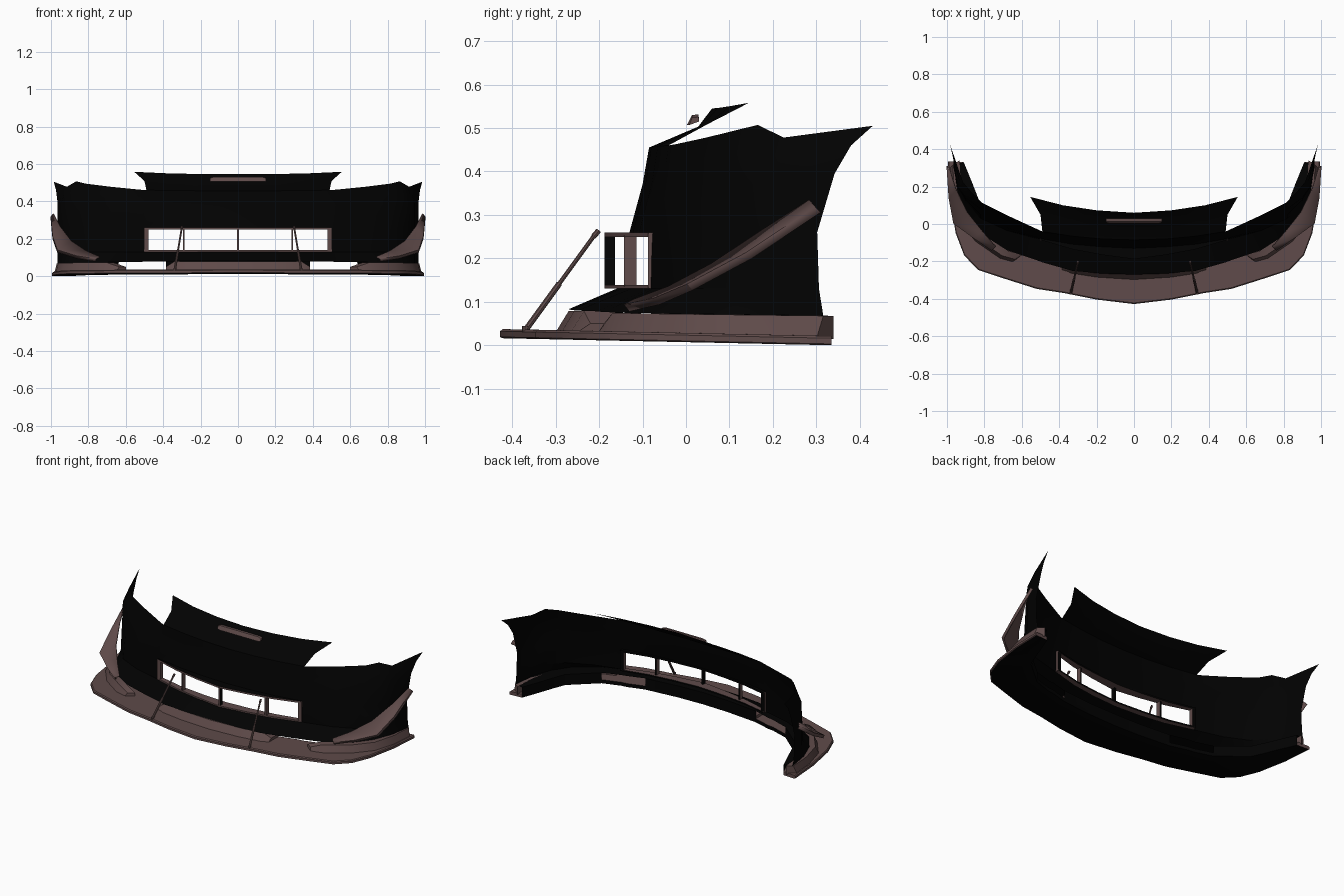
import bpy, bmesh, math
from mathutils import Vector

if "Cube" in bpy.data.objects:
    bpy.data.objects.remove(bpy.data.objects["Cube"], do_unlink=True)


def make_material(name, color):
    mat = bpy.data.materials.new(name)
    mat.use_nodes = True
    mat.diffuse_color = (*color, 1)
    shader = next(n for n in mat.node_tree.nodes if n.type == 'BSDF_PRINCIPLED')
    shader.inputs["Base Color"].default_value = (*color, 1)
    return mat


black = make_material("satin black", (.0005, .0005, .0005))
brown = make_material("dull brown", (.115, .07, .068))


def finish(name, bm, materials, mirror=True, thickness=0, recalc=True):
    """Turn a bmesh into a shaded, optionally mirrored object."""
    if recalc:
        bmesh.ops.recalc_face_normals(bm, faces=bm.faces)
    mesh = bpy.data.meshes.new(name)
    bm.to_mesh(mesh)
    bm.free()
    obj = bpy.data.objects.new(name, mesh)
    bpy.context.collection.objects.link(obj)
    for mat in materials:
        mesh.materials.append(mat)
    if thickness:
        solid = obj.modifiers.new("thickness", 'SOLIDIFY')
        solid.thickness = thickness
        solid.offset = 0
    if mirror:
        mod = obj.modifiers.new("mirror", 'MIRROR')
        mod.merge_threshold = .0005
    bpy.ops.object.select_all(action='DESELECT')
    obj.select_set(True)
    bpy.context.view_layer.objects.active = obj
    bpy.ops.object.shade_smooth_by_angle(angle=math.radians(30))
    return obj


def grid(bm, rows, skip=lambda r, c: False):
    """Quads between neighbouring rows of points."""
    verts = [[bm.verts.new(p) for p in row] for row in rows]
    for r in range(len(rows) - 1):
        for c in range(min(len(rows[r]), len(rows[r + 1])) - 1):
            if not skip(r, c):
                bm.faces.new((verts[r][c], verts[r + 1][c],
                              verts[r + 1][c + 1], verts[r][c + 1]))


def loft(bm, sections, cap_start=False, cap_end=True):
    """Closed tube through equal cross-sections."""
    rings = [[bm.verts.new(p) for p in s] for s in sections]
    n = len(rings[0])
    for a, b in zip(rings, rings[1:]):
        for i in range(n):
            j = (i + 1) % n
            bm.faces.new((a[i], a[j], b[j], b[i]))
    if cap_start:
        bm.faces.new(rings[0])
    if cap_end:
        bm.faces.new(rings[-1])


def interp(points, x):
    for (x0, y0), (x1, y1) in zip(points, points[1:]):
        if x <= x1:
            return y0 + (y1 - y0) * (x - x0) / (x1 - x0)
    return points[-1][1]


def plate_base(y):
    """Height of the gently tilted splitter underside."""
    return .016 * (.335 - y) / .76


# Bumper skin: rows from the bonnet lip down to the inner flange and its wall
width = [0, .17, .33, .49, .53, .68, .82, .9, .945, .965]


def row(ys, z_front, z_rear, xs=width):
    last = len(width) - 1
    return [(x, y, z_front + (z_rear - z_front) * i / last)
            for i, (x, y) in enumerate(zip(xs, ys))]


lip_edge = [(0, .06, .545), (.2, .073, .546), (.38, .1, .55), (.555, .145, .558)]
lip_middle = [(0, .028, .503), (.17, .03, .502), (.33, .035, .504), (.5, .05, .509)]
shoulder = [(0, -.085, .455), (.17, -.08, .456), (.33, -.065, .458), (.49, -.04, .46),
            (.53, -.022, .463), (.68, .047, .478), (.81, .112, .494), (.865, .165, .507),
            (.915, .225, .478), (.985, .43, .505)]
chest = row([-.1, -.093, -.078, -.052, -.04, .015, .08, .14, .205, .342], .37, .395)
upper = [tuple((Vector(a) + Vector(b)) / 2) for a, b in zip(shoulder, chest)]
upper[-1] = (.973, .38, .46)
flange = row([-.17, -.165, -.145, -.115, -.11, -.075, .06, .13, .22, .33], .085, .066,
             [0, .17, .385, .49, .53, .64, .8, .83, .865, .91])
rows = [
    lip_edge, lip_middle, shoulder, upper, chest,
    row([-.13, -.122, -.108, -.08, -.068, -.02, .05, .13, .2, .302], .26, .26),
    row([-.16, -.15, -.127, -.083, -.075, -.035, .03, .12, .2, .306], .13, .13),
    row([-.27, -.265, -.25, -.205, -.19, -.14, -.05, .06, .18, .316], .083, .068),
    flange,
    [(x, y, plate_base(y) + .02) for x, y, z in flange],
]
grille_row, duct_row = 5, 8
bm = bmesh.new()
grid(bm, rows, lambda r, c: (r == grille_row and c < 3) or (r == duct_row and 2 <= c <= 4))
finish("bumper_skin", bm, [black], recalc=False)

# Splitter plate with a rounded outer edge, dark underside and inner wall
outer = [(0, -.428), (.2, -.404), (.37, -.37), (.52, -.347), (.7, -.29), (.835, -.245),
         (.908, -.168), (.953, -.05), (.985, .14), (.995, .335)]
sections = []
for (ox, oy), (ix, iy, _) in zip(outer, flange):
    o, i = Vector((ox, oy, 0)), Vector((ix, iy, 0))
    inset = (i - o).normalized() * .006
    zo, zi = plate_base(oy), plate_base(iy)
    heights = [(i, zi), (o + inset, zo), (o, zo + .003),
               (o, zo + .016), (o + inset, zo + .021), (i, zi + .022)]
    sections.append([Vector((p.x if ox else 0, p.y, z)) for p, z in heights])
bm = bmesh.new()
loft(bm, sections)
for k, f in enumerate(bm.faces):
    if len(f.verts) == 4 and k % 6 in (0, 5):
        f.material_index = 1
finish("splitter", bm, [brown, black])

# Side skirts sloping from the splitter up to the skin
skirt = [(.63, -.185), (.7, -.165), (.83, -.075), (.92, .04), (.955, .18), (.963, .32)]
sections = []
for k, (x, y) in enumerate(skirt):
    low = plate_base(y) + .014
    top = .05 if k == 0 else .076 - .01 * k / len(skirt)
    sections.append([(x + .02, y - .02, low), (x + .006, y - .004, top),
                     (x - .03, y + .02, top), (x - .03, y + .02, low)])
bm = bmesh.new()
loft(bm, sections, cap_start=True)
finish("side_skirt", bm, [brown])

# Centre support between splitter and bumper lip
sections = []
for x, y in [(0, -.3), (.2, -.287), (.34, -.265), (.385, -.25)]:
    top = .079 if x < .35 else .05
    sections.append([(x, y, .03), (x, y + .03, top), (x, y + .1, top), (x, y + .1, .03)])
bm = bmesh.new()
loft(bm, sections)
finish("centre_support", bm, [brown])

# Grille surround: upper and lower rails, end posts, dark on top and behind
front_line = [(0, -.188), (.17, -.165), (.33, -.135), (.5, -.085)]


def rail(bm, z, height):
    ring = []
    for x, y in front_line:
        back = y + .062 - .07 * x
        ring.append([(x, y, z), (x, y, z + height), (x, back, z + height), (x, back, z)])
    loft(bm, ring)


def post(bm, x, half, depth, low, high):
    y = interp(front_line, x)
    loft(bm, [[(x - half, y, z), (x + half, y, z), (x + half, y + depth, z),
               (x - half, y + depth, z)] for z in (low, high)], cap_start=True)


def darken_rear(bm, limit=.6):
    """Dark faces on top and wherever the face turns back past the limit."""
    bmesh.ops.recalc_face_normals(bm, faces=bm.faces)
    for f in bm.faces:
        hidden_top = f.calc_center_median().z > .259
        f.material_index = 1 if f.normal.y > limit or hidden_top else 0


bm = bmesh.new()
rail(bm, .249, .011)
rail(bm, .13, .009)
post(bm, .49, .012, .026, .132, .258)
darken_rear(bm)
finish("grille_surround", bm, [brown, black])

# Grille dividers
bm = bmesh.new()
post(bm, .29, .005, .028, .135, .252)
darken_rear(bm)
finish("grille_side_divider", bm, [brown, black])
bm = bmesh.new()
post(bm, 0, .005, .025, .135, .252)
darken_rear(bm, limit=-.6)
finish("grille_centre_divider", bm, [brown, black], mirror=False)


# Splitter support rods
def rod(bm, start, end, radius):
    start, end = Vector(start), Vector(end)
    turn = (end - start).to_track_quat('Z', 'Y')
    circle = [turn @ Vector((radius * math.cos(a), radius * math.sin(a), 0))
              for a in [math.tau * k / 8 for k in range(8)]]
    loft(bm, [[p + c for c in circle] for p in (start, end)], cap_start=True)


foot, head = Vector((.338, -.37, .034)), Vector((.302, -.213, .25))
bm = bmesh.new()
rod(bm, foot, foot.lerp(head, .5), .007)
rod(bm, foot.lerp(head, .5), head, .005)
rod(bm, head, head + Vector((-.002, .012, .014)), .0065)
rod(bm, foot - Vector((0, 0, .006)), foot + Vector((0, 0, .01)), .008)
finish("support_rod", bm, [brown])

# Corner winglets: wide at the front corner, sweeping up along the sides
inside = [(.74, -.12, .102), (.81, -.04, .132), (.89, .06, .185),
          (.95, .18, .265), (.985, .285, .333)]
outside = [(.76, -.14, .092), (.86, -.07, .108), (.963, .005, .14),
           (.988, .14, .212), (.998, .298, .318)]
lower_flap = [(x, y + .012, z - .012) for x, y, z in outside]
bm = bmesh.new()
grid(bm, [inside, outside, lower_flap])
finish("corner_winglet", bm, [brown], thickness=.008)

# Slim vent trim floating on the bonnet lip
bm = bmesh.new()
sections = []
for x in (0, .13, .15):
    drop = .006 if x > .14 else 0
    sections.append([(x, .002 + drop, .507), (x, .014, .53 - drop),
                     (x, .029, .531 - drop), (x, .03, .515)])
loft(bm, sections)
finish("vent_trim", bm, [brown])
